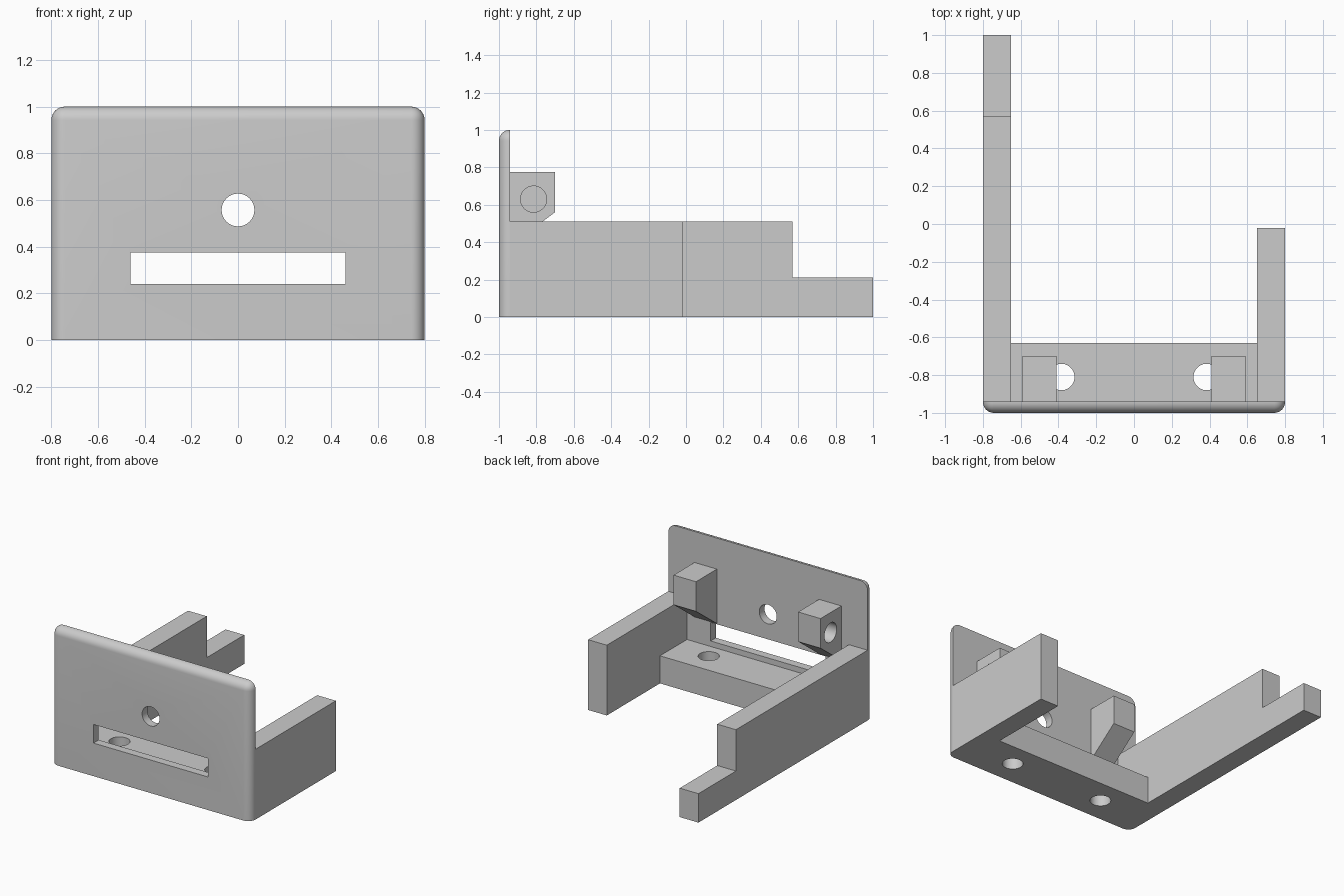
import bpy
import bmesh
from math import pi, radians
from mathutils import Matrix, Vector

if "Cube" in bpy.data.objects:
    bpy.data.objects.remove(bpy.data.objects["Cube"])

grey = bpy.data.materials.new("light_grey_plastic")
grey.use_nodes = True
grey.diffuse_color = (0.6, 0.6, 0.6, 1)
grey.node_tree.nodes["Principled BSDF"].inputs["Base Color"].default_value = (0.6, 0.6, 0.6, 1)


def add_object(name, bm):
    bmesh.ops.recalc_face_normals(bm, faces=bm.faces)
    mesh = bpy.data.meshes.new(name)
    bm.to_mesh(mesh)
    bm.free()
    mesh.materials.append(grey)
    obj = bpy.data.objects.new(name, mesh)
    bpy.context.collection.objects.link(obj)
    return obj


def box_mesh(low, high):
    low, high = Vector(low), Vector(high)
    bm = bmesh.new()
    bmesh.ops.create_cube(bm, size=1)
    bmesh.ops.scale(bm, vec=high - low, verts=bm.verts)
    bmesh.ops.translate(bm, vec=(low + high) / 2, verts=bm.verts)
    return bm


def side_profile(name, points, x0, x1):
    """Extrude a (y, z) outline from x0 to x1."""
    bm = bmesh.new()
    face = bm.faces.new([bm.verts.new((x0, y, z)) for y, z in points])
    new = bmesh.ops.extrude_face_region(bm, geom=[face])["geom"]
    moved = [g for g in new if isinstance(g, bmesh.types.BMVert)]
    bmesh.ops.translate(bm, vec=(x1 - x0, 0, 0), verts=moved)
    return add_object(name, bm)


def cylinder(name, centre, radius, depth, axis):
    bm = bmesh.new()
    bmesh.ops.create_cone(bm, cap_ends=True, segments=48, radius1=radius,
                          radius2=radius, depth=depth)
    turn = {"X": Matrix.Rotation(pi / 2, 4, "Y"),
            "Y": Matrix.Rotation(pi / 2, 4, "X"),
            "Z": Matrix.Identity(4)}[axis]
    bmesh.ops.transform(bm, matrix=Matrix.Translation(centre) @ turn, verts=bm.verts)
    return add_object(name, bm)


def select_only(obj):
    bpy.ops.object.select_all(action="DESELECT")
    obj.select_set(True)
    bpy.context.view_layer.objects.active = obj


def cut(obj, cutters):
    select_only(obj)
    for cutter in cutters:
        cutter.hide_render = True
        mod = obj.modifiers.new("cut", "BOOLEAN")
        mod.operation = "DIFFERENCE"
        mod.solver = "EXACT"
        mod.object = cutter
        bpy.ops.object.modifier_apply(modifier=mod.name)
        bpy.data.objects.remove(cutter)
    bpy.ops.object.shade_smooth_by_angle(angle=radians(30))


FRONT, BACK = -1.0, -0.94
HOLE = 0.07

# Front plate: rounded front rim and top corners, square bottom and back edges
bm = box_mesh((-0.8, FRONT, 0), (0.8, BACK, 1))
rim = []
for e in bm.edges:
    a, b = (v.co for v in e.verts)
    mid = (a + b) / 2
    front_rim = mid.y < FRONT + 0.01 and mid.z > 0.1
    top_corner = abs(mid.x) > 0.7 and mid.z > 0.9
    if front_rim or top_corner:
        rim.append(e)
bmesh.ops.bevel(bm, geom=rim, offset=0.058, offset_type="OFFSET", segments=8,
                profile=0.5, affect="EDGES", clamp_overlap=False)
plate = add_object("front_plate", bm)
cut(plate, [
    add_object("slot_cutter", box_mesh((-0.46, -1.1, 0.24), (0.46, -0.9, 0.375))),
    cylinder("button_hole_cutter", (0, BACK, 0.557), HOLE, 0.4, "Y"),
])

# Floor with two screw holes
floor = add_object("floor", box_mesh((-0.65, BACK, 0), (0.65, -0.63, 0.2)))
cut(floor, [cylinder("screw_hole_cutter", (s * 0.385, -0.81, 0.1), HOLE, 0.6, "Z")
            for s in (-1, 1)])

# Side arms: the right one is long and stepped
add_object("left_arm", box_mesh((0.65, BACK, 0), (0.8, -0.02, 0.51)))
side_profile("right_arm", [(BACK, 0), (1, 0), (1, 0.21), (0.57, 0.21),
                           (0.57, 0.51), (BACK, 0.51)], -0.8, -0.65)

# Lugs behind the plate, sloped below, with blind holes in their outer sides
for name, s in (("left_lug", 1), ("right_lug", -1)):
    lug = side_profile(name, [(BACK, 0.38), (-0.7, 0.56), (-0.7, 0.775), (BACK, 0.775)],
                       s * 0.41, s * 0.59)
    cut(lug, [cylinder("lug_hole_cutter", (s * 0.59, -0.815, 0.63), HOLE, 0.26, "X")])
